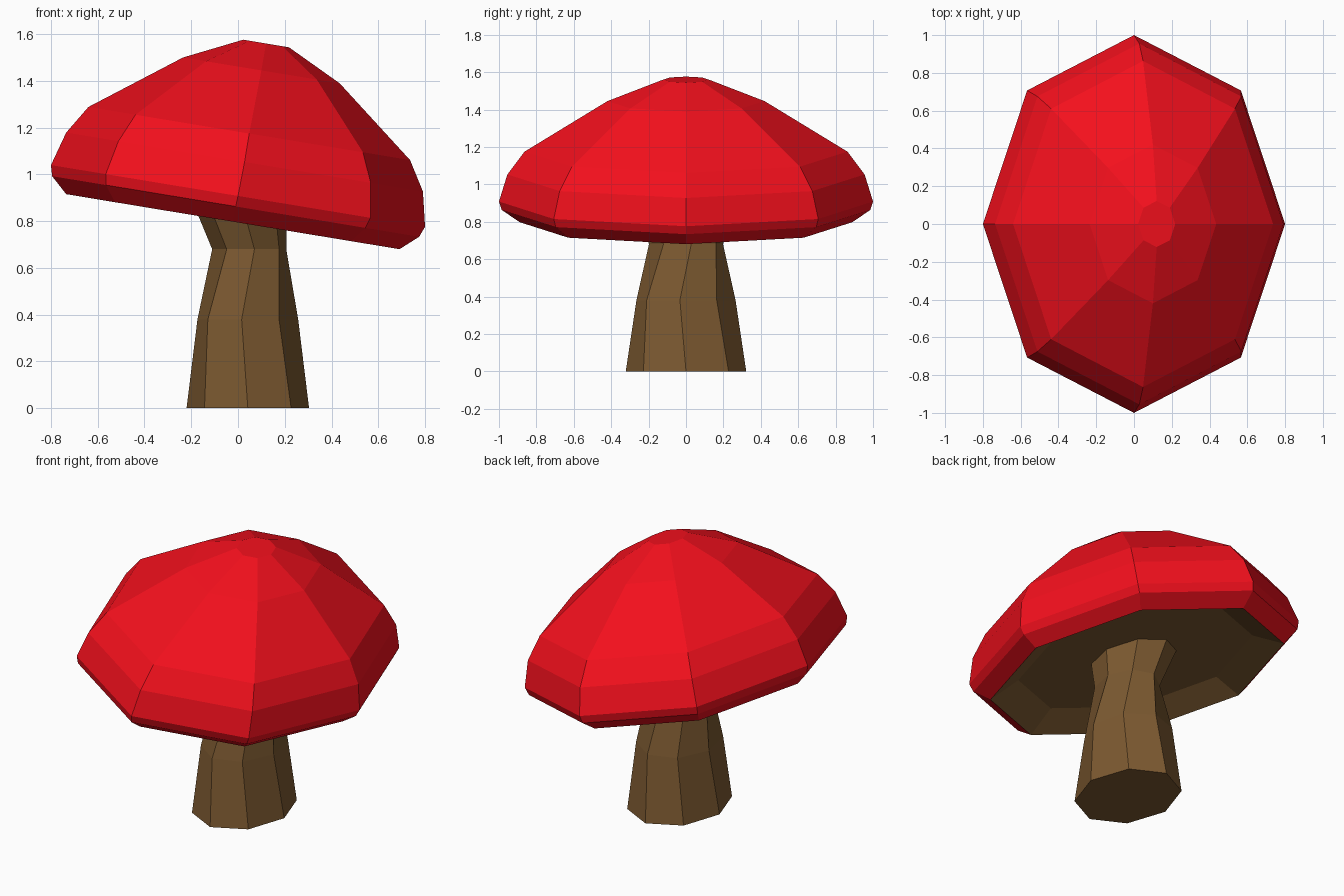
import bpy
import bmesh
from math import cos, sin, radians, tau

if "Cube" in bpy.data.objects:
    bpy.data.objects.remove(bpy.data.objects["Cube"])

SIDES = 8
TILT = -0.165  # height change per unit of x across the leaning cap


def material(name, rgb):
    mat = bpy.data.materials.new(name)
    mat.diffuse_color = (*rgb, 1)
    mat.use_nodes = True
    mat.node_tree.nodes["Principled BSDF"].inputs["Base Color"].default_value = mat.diffuse_color
    return mat


def loft(name, rings, mat, close_start, close_end):
    """Rings are (centre x, centre z, radius x, radius y, twist in degrees, slope)."""
    bm = bmesh.new()
    loops = []
    for cx, cz, rx, ry, twist, slope in rings:
        loop = []
        for i in range(SIDES):
            a = tau * i / SIDES + radians(twist)
            dx = rx * cos(a)
            loop.append(bm.verts.new((cx + dx, ry * sin(a), cz + slope * dx)))
        loops.append(loop)
    for low, high in zip(loops, loops[1:]):
        for i in range(SIDES):
            j = (i + 1) % SIDES
            bm.faces.new((low[i], low[j], high[j], high[i]))
    if close_start:
        bm.faces.new(loops[0][::-1])
    if close_end:
        bm.faces.new(loops[-1])
    mesh = bpy.data.meshes.new(name)
    bm.to_mesh(mesh)
    bm.free()
    mesh.materials.append(mat)
    obj = bpy.data.objects.new(name, mesh)
    bpy.context.collection.objects.link(obj)
    return obj


red = material("red", (0.9, 0.005, 0.012))
brown = material("brown", (0.2, 0.1, 0.03))

# Domed cap, leaning down towards +x
rim = (-0.022, 0.798, 0.713, 0.89, 0, TILT)
loft("cap", [
    rim,
    (-0.01, 0.863, 0.785, 0.985, 0, TILT),
    (0.0, 0.908, 0.80, 1.0, 0, TILT),
    (0.028, 1.053, 0.763, 0.955, 0, TILT),
    (0.048, 1.175, 0.688, 0.863, 0, TILT),
    (0.10, 1.445, 0.335, 0.42, 0, TILT),
    (0.12, 1.56, 0.098, 0.122, 0, TILT),
], red, False, True)

# Hollow underside of the cap
loft("cap_underside", [
    (-0.01, 0.88, 0.57, 0.71, 0, TILT),
    rim,
], brown, True, False)

# Stem, twisted slightly, with a flare where it meets the cap
loft("stem", [
    (0.042, 0.0, 0.262, 0.322, 0, 0),
    (0.042, 0.38, 0.217, 0.267, -7, 0),
    (0.048, 0.68, 0.160, 0.20, 8, 0),
    (0.0, 0.885, 0.21, 0.26, 4, TILT),
], brown, True, True)
